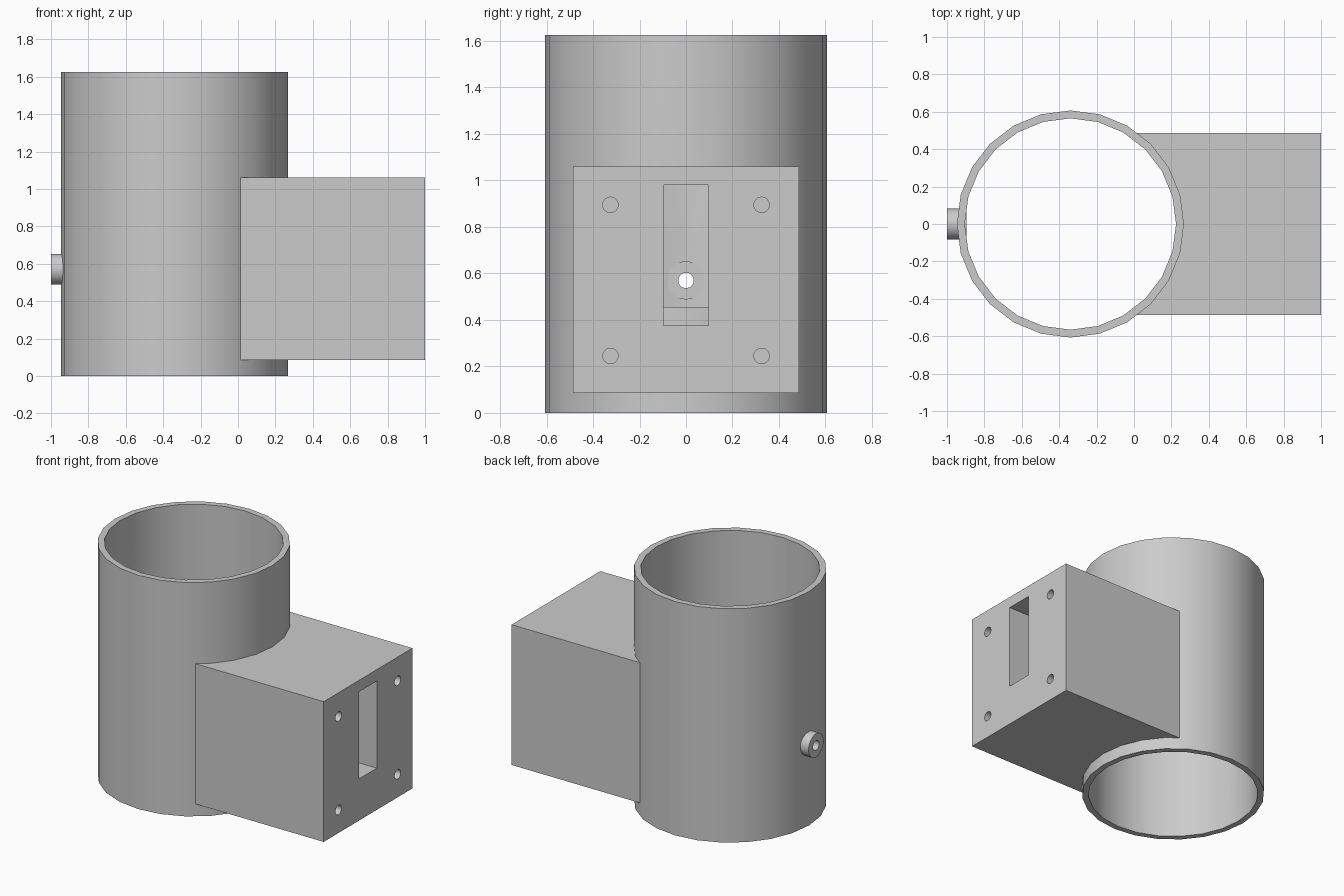
import bpy
import math

if "Cube" in bpy.data.objects:
    bpy.data.objects.remove(bpy.data.objects["Cube"], do_unlink=True)

GREY = bpy.data.materials.new("plain_grey")
GREY.use_nodes = True
GREY.diffuse_color = (0.6, 0.6, 0.6, 1)
GREY.node_tree.nodes["Principled BSDF"].inputs["Base Color"].default_value = (0.6, 0.6, 0.6, 1)

TUBE_X, HEIGHT = -0.34, 1.625
OUTER, INNER = 0.607, 0.565
NUB_Z = 0.57


def finish(name):
    obj = bpy.context.object
    obj.name = name
    obj.data.materials.append(GREY)
    return obj


def block(name, x, y, z):
    """Box from (min, max) ranges."""
    bpy.ops.mesh.primitive_cube_add(size=1, location=[sum(r) / 2 for r in (x, y, z)])
    obj = bpy.context.object
    obj.scale = [r[1] - r[0] for r in (x, y, z)]
    bpy.ops.object.transform_apply(location=False, rotation=False, scale=True)
    return finish(name)


def upright(name, radius, bottom, top):
    """Vertical cylinder on the tube axis."""
    bpy.ops.mesh.primitive_cylinder_add(vertices=24, radius=radius, depth=top - bottom,
                                        location=(TUBE_X, 0, (bottom + top) / 2))
    return finish(name)


def rod(name, radius, x, y, z):
    """Cylinder along x."""
    bpy.ops.mesh.primitive_cylinder_add(vertices=32, radius=radius, depth=x[1] - x[0],
                                        location=(sum(x) / 2, y, z),
                                        rotation=(0, math.pi / 2, 0))
    return finish(name)


def cut(target, *cutters):
    bpy.ops.object.select_all(action='DESELECT')
    bpy.context.view_layer.objects.active = target
    target.select_set(True)
    for cutter in cutters:
        mod = target.modifiers.new("cut", 'BOOLEAN')
        mod.operation = 'DIFFERENCE'
        mod.solver = 'EXACT'
        mod.object = cutter
        bpy.ops.object.modifier_apply(modifier=mod.name)
        bpy.data.objects.remove(cutter, do_unlink=True)
    bpy.ops.object.shade_smooth_by_angle(angle=math.radians(30))


# Open tube with a slot on the housing side and a small hole opposite
tube = upright("tube", OUTER, 0, HEIGHT)
cut(tube,
    upright("bore", INNER, -0.1, HEIGHT + 0.1),
    block("tube_slot", (0, 0.5), (-0.097, 0.097), (0.455, 0.98)),
    rod("tube_hole", 0.033, (-1.1, -0.7), 0, NUB_Z))

# Square housing hugging the tube, with pocket and four screw holes
housing = block("housing", (-0.1, 1), (-0.487, 0.487), (0.085, 1.06))
screw_holes = [rod("screw_hole", 0.033, (0.75, 1.1), y, z)
               for y in (-0.325, 0.325) for z in (0.245, 0.895)]
cut(housing,
    upright("tube_clearance", 0.59, -0.1, HEIGHT),
    block("pocket", (0, 1.1), (-0.097, 0.097), (0.375, 0.98)),
    *screw_holes)

# Hollow nub through the tube wall
nub = rod("nub", 0.082, (-1, -0.895), 0, NUB_Z)
cut(nub, rod("nub_hole", 0.033, (-1.1, -0.8), 0, NUB_Z))
